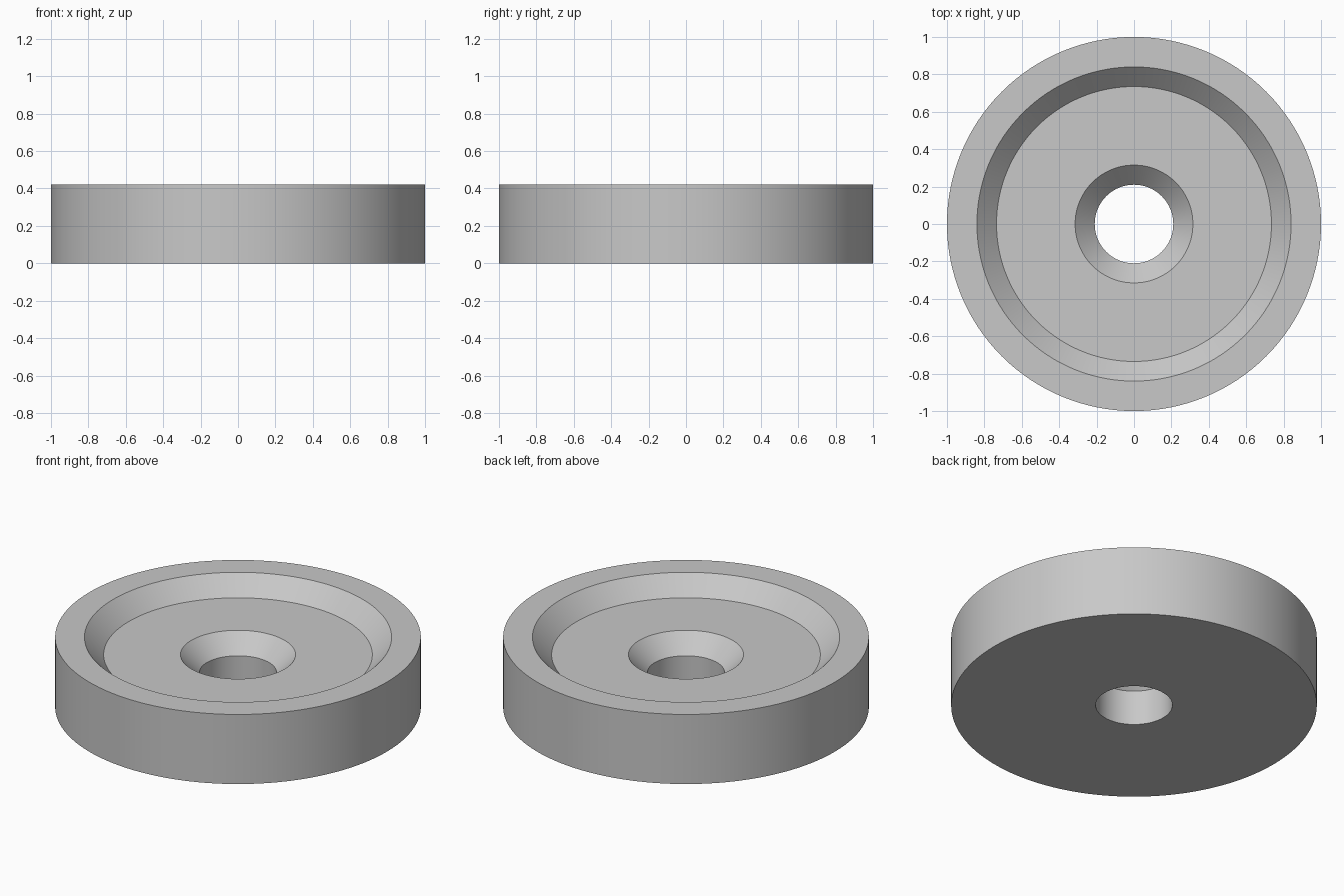
import bpy, bmesh, math

if "Cube" in bpy.data.objects:
    bpy.data.objects.remove(bpy.data.objects["Cube"])

SEGMENTS = 128
# closed cross-section (radius, height): outer wall, rim, bevelled recess, countersunk bore
PROFILE = [(1.0, 0.0), (1.0, 0.42), (0.84, 0.42), (0.735, 0.315),
           (0.315, 0.315), (0.21, 0.21), (0.21, 0.0)]

# revolve the cross-section around z
bm = bmesh.new()
rings = []
for i in range(SEGMENTS):
    a = 2 * math.pi * i / SEGMENTS
    rings.append([bm.verts.new((r * math.cos(a), r * math.sin(a), z)) for r, z in PROFILE])
n = len(PROFILE)
for i in range(SEGMENTS):
    here, after = rings[i], rings[(i + 1) % SEGMENTS]
    for j in range(n):
        k = (j + 1) % n
        bm.faces.new((here[j], after[j], after[k], here[k]))
bmesh.ops.recalc_face_normals(bm, faces=bm.faces)

mesh = bpy.data.meshes.new("countersunk_disc")
bm.to_mesh(mesh)
bm.free()
disc = bpy.data.objects.new("countersunk_disc", mesh)
bpy.context.collection.objects.link(disc)

# plain grey finish
grey = bpy.data.materials.new("light_grey")
grey.diffuse_color = (0.58, 0.58, 0.58, 1)
grey.use_nodes = True
grey.node_tree.nodes["Principled BSDF"].inputs["Base Color"].default_value = grey.diffuse_color
mesh.materials.append(grey)

# smooth round walls, sharp rims
bpy.context.view_layer.objects.active = disc
disc.select_set(True)
bpy.ops.object.shade_smooth_by_angle(angle=math.radians(30))
